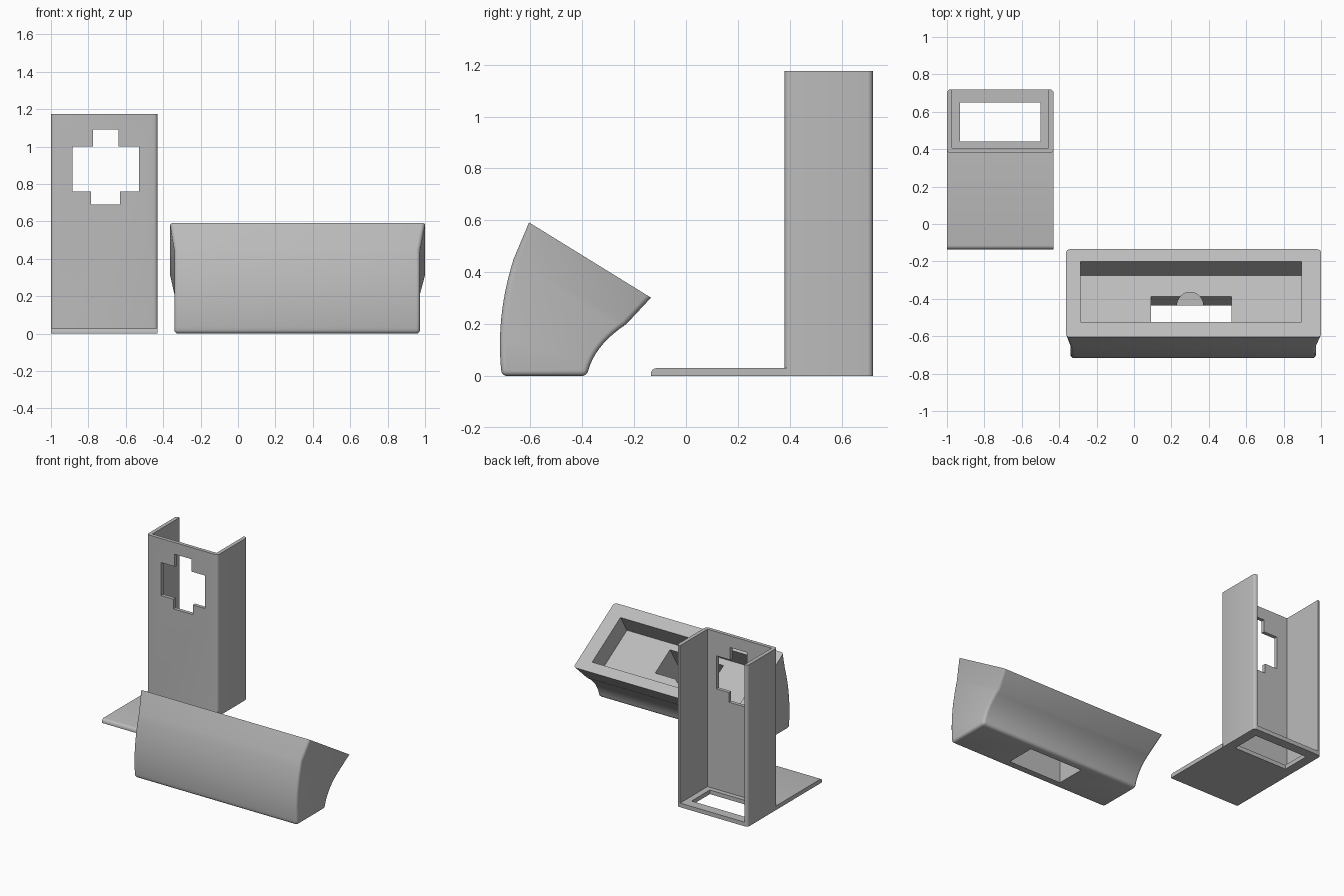
import bpy, bmesh
from math import radians
from mathutils import Vector

if "Cube" in bpy.data.objects:
    bpy.data.objects.remove(bpy.data.objects["Cube"], do_unlink=True)

grey = bpy.data.materials.new("plain grey")
grey.use_nodes = True
COLOR = (0.5, 0.5, 0.5, 1)
grey.diffuse_color = COLOR
grey.node_tree.nodes["Principled BSDF"].inputs["Base Color"].default_value = COLOR


def finish(bm, name):
    bmesh.ops.recalc_face_normals(bm, faces=bm.faces)
    mesh = bpy.data.meshes.new(name)
    bm.to_mesh(mesh)
    bm.free()
    mesh.materials.append(grey)
    obj = bpy.data.objects.new(name, mesh)
    bpy.context.collection.objects.link(obj)
    return obj


def box(name, x, y, z, rounded=None, radius=0.02):
    """Box from ranges; edges picked by the rounded rule are bevelled."""
    bm = bmesh.new()
    bmesh.ops.create_cube(bm, size=1)
    for v in bm.verts:
        v.co = [r[0] if c < 0 else r[1] for c, r in zip(v.co, (x, y, z))]
    if rounded:
        edges = [e for e in bm.edges if rounded(*e.verts)]
        bmesh.ops.bevel(bm, geom=edges, offset=radius, segments=4,
                        profile=0.5, affect='EDGES')
    return finish(bm, name)


def prism(name, points, x0, x1):
    """Side profile of (y, z) points extruded along x."""
    bm = bmesh.new()
    face = bm.faces.new([bm.verts.new((x0, y, z)) for y, z in points])
    out = bmesh.ops.extrude_face_region(bm, geom=[face])["geom"]
    for v in out:
        if isinstance(v, bmesh.types.BMVert):
            v.co.x = x1
    return finish(bm, name)


def activate(obj):
    bpy.ops.object.select_all(action='DESELECT')
    obj.select_set(True)
    bpy.context.view_layer.objects.active = obj


def cut(obj, cutters):
    activate(obj)
    for c in cutters:
        c.hide_render = True
        m = obj.modifiers.new("cut", 'BOOLEAN')
        m.operation, m.solver, m.object = 'DIFFERENCE', 'EXACT', c
        bpy.ops.object.modifier_apply(modifier=m.name)
        bpy.data.objects.remove(c, do_unlink=True)


def smooth(obj):
    activate(obj)
    bpy.ops.object.shade_smooth_by_angle(angle=radians(30))


def curve(a, b, c, n):
    a, b, c = Vector(a), Vector(b), Vector(c)
    return [a * (1 - t) ** 2 + b * 2 * t * (1 - t) + c * t * t
            for t in (i / n for i in range(n + 1))]


# Upright channel, open at the top and back
bracket = box("upright_channel", (-1, -0.43), (0.38, 0.72), (0, 1.175),
              lambda a, b: abs(a.co.z - b.co.z) > 0.1)
wall = (0.3, 0.5)
cut(bracket, [
    box("channel_cutter", (-0.973, -0.457), (0.406, 1), (0.03, 2)),
    box("floor_cutter", (-0.93, -0.5), (0.44, 0.65), (-0.1, 0.1)),
    box("window_cutter", (-0.885, -0.53), wall, (0.76, 1.0)),
    box("window_top_cutter", (-0.775, -0.64), wall, (0.9, 1.09)),
    box("window_bottom_cutter", (-0.785, -0.63), wall, (0.69, 0.8)),
])
smooth(bracket)

# Flat tongue in front of the channel
tongue = box("base_tongue", (-1, -0.43), (-0.135, 0.395), (0, 0.03),
             lambda a, b: min(a.co.y, b.co.y) == max(a.co.y, b.co.y) < 0
             and min(a.co.z, b.co.z) > 0)
smooth(tongue)

# Wedge-shaped housing: curved front and back, ends flaring towards the rim
front = curve((-0.71, 0), (-0.737, 0.22), (-0.665, 0.45), 12)
back = curve((-0.23, 0.2), (-0.36, 0.115), (-0.382, 0), 10)
rim = [Vector((-0.605, 0.592)), Vector((-0.135, 0.302))]
ring = front + rim + back
nf, n = len(front), len(ring)
bm = bmesh.new()
ends = []
for lower_x, rim_x in ((-0.34, -0.363), (0.973, 1.0)):
    vs = [bm.verts.new((rim_x if p in rim else lower_x, p.x, p.y)) for p in ring]
    bm.faces.new(vs[:nf] + vs[nf + 2:])
    bm.faces.new(vs[nf - 1:nf + 3])
    ends.append(vs)
for i in range(n):
    j = (i + 1) % n
    bm.faces.new((ends[0][i], ends[0][j], ends[1][j], ends[1][i]))
bmesh.ops.recalc_face_normals(bm, faces=bm.faces)
rim_verts = {v for vs in ends for v in vs[nf:nf + 2]}
edges = [e for e in bm.edges if e.calc_face_angle(0) > radians(40)
         and not set(e.verts) <= rim_verts]
bmesh.ops.bevel(bm, geom=edges, offset=0.02, segments=4, profile=0.5,
                affect='EDGES', clamp_overlap=True)
housing = finish(bm, "wedge_housing")

# Pocket square to the sloping rim
slope = (rim[1] - rim[0]).normalized()
normal = Vector((-slope.y, slope.x))
near = rim[0] + slope * (0.08 / slope.x)
far = rim[0] + slope * (0.405 / slope.x)
depth = normal * 0.143
pocket = prism("pocket_cutter", [near + depth, far + depth, far - depth, near - depth],
               -0.285, 0.895)

# Slot bending from the pocket floor down through the base
slot = prism("slot_cutter", [(-0.37, 0.321), (-0.435, 0.216), (-0.435, -0.1),
                             (-0.65, -0.1), (-0.65, 0.248), (-0.54, 0.426)], 0.09, 0.52)

# Half-round notch in the back of the slot
bpy.ops.mesh.primitive_cylinder_add(vertices=48, radius=0.07, depth=0.22,
                                    location=(0.3, -0.435, 0.24))
notch = bpy.context.object
notch.data.materials.append(grey)
cut(housing, [pocket, slot, notch])
smooth(housing)
